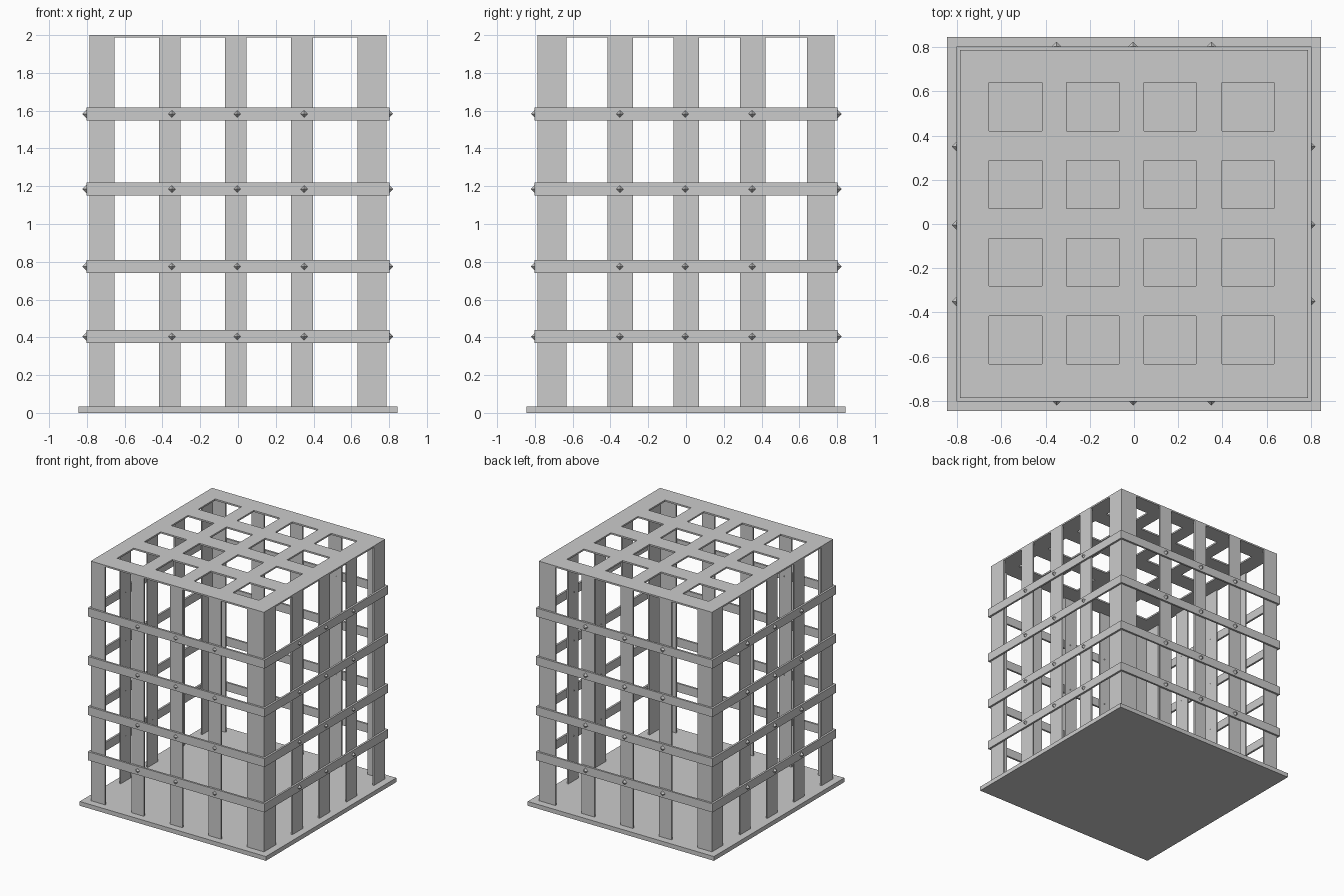
import bpy, bmesh
from mathutils import Vector

if "Cube" in bpy.data.objects:
    bpy.data.objects.remove(bpy.data.objects["Cube"])

W, T = 0.786, 0.013          # cage half width, sheet thickness
FLOOR, TOP = 0.035, 2.0
XE = [-W, -0.655, -0.417, -0.305, -0.068, 0.045, 0.281, 0.397, 0.633, W]
YE = [-W, -0.633, -0.416, -0.28, -0.066, 0.07, 0.287, 0.42, 0.64, W]


def finish(bm, name):
    bmesh.ops.recalc_face_normals(bm, faces=bm.faces)
    me = bpy.data.meshes.new(name)
    bm.to_mesh(me)
    bm.free()
    ob = bpy.data.objects.new(name, me)
    bpy.context.collection.objects.link(ob)
    return ob


def extrude_up(bm, h):
    r = bmesh.ops.extrude_face_region(bm, geom=bm.faces[:], use_keep_orig=True)
    vs = [v for v in r["geom"] if isinstance(v, bmesh.types.BMVert)]
    bmesh.ops.translate(bm, verts=vs, vec=(0, 0, h))


def prism(name, outline, z0, z1):
    bm = bmesh.new()
    bm.faces.new([bm.verts.new((x, y, z0)) for x, y in outline])
    extrude_up(bm, z1 - z0)
    return finish(bm, name)


def box(name, x0, x1, y0, y1, z0, z1):
    return prism(name, [(x0, y0), (x1, y0), (x1, y1), (x0, y1)], z0, z1)


def plate(name, xs, ys, z0, z1, is_hole):
    # flat sheet made of grid cells, with some cells left open
    bm = bmesh.new()
    v = [[bm.verts.new((x, y, z0)) for y in ys] for x in xs]
    for i in range(len(xs) - 1):
        for j in range(len(ys) - 1):
            if not is_hole(i, j):
                bm.faces.new((v[i][j], v[i + 1][j], v[i + 1][j + 1], v[i][j + 1]))
    extrude_up(bm, z1 - z0)
    return finish(bm, name)


# Base slab and perforated lid
box("base_plate", -0.845, 0.845, -0.845, 0.845, 0, FLOOR)
plate("top_grate", XE, YE, TOP - T, TOP, lambda i, j: i % 2 and j % 2)

# L-shaped corner posts
for sx in (-1, 1):
    for sy in (-1, 1):
        xi = XE[1] if sx < 0 else XE[-2]
        yi = YE[1] if sy < 0 else YE[-2]
        X, Y = sx * W, sy * W
        x2, y2 = X - sx * T, Y - sy * T
        prism("corner_post", [(X, Y), (xi, Y), (xi, y2), (x2, y2), (x2, yi), (X, yi)],
              FLOOR, TOP - T)

# Flat slats between the corners on each side
for k in (2, 4, 6):
    for a, b in ((-W, -W + T), (W - T, W)):
        box("slat", XE[k], XE[k + 1], a, b, FLOOR, TOP - T)
        box("slat", a, b, YE[k], YE[k + 1], FLOOR, TOP - T)

# Horizontal bands with octahedral rivets
R = 0.027
S = [-0.802, -W, W, 0.802]
for zc in (0.404, 0.775, 1.185, 1.583):
    plate("band", S, S, zc - 0.035, zc + 0.035, lambda i, j: i == 1 and j == 1)
    bm = bmesh.new()
    for s in (-0.35, -0.004, 0.35):
        for c in ((s, -0.794, zc), (s, 0.797, zc), (-0.797, s, zc), (0.794, s, zc)):
            px, nx, py, ny, pz, nz = [
                bm.verts.new(Vector(c) + Vector(d) * R) for d in
                ((1, 0, 0), (-1, 0, 0), (0, 1, 0), (0, -1, 0), (0, 0, 1), (0, 0, -1))]
            ring = (px, py, nx, ny)
            for i in range(4):
                bm.faces.new((ring[i], ring[(i + 1) % 4], pz))
                bm.faces.new((ring[(i + 1) % 4], ring[i], nz))
    finish(bm, "rivets")
